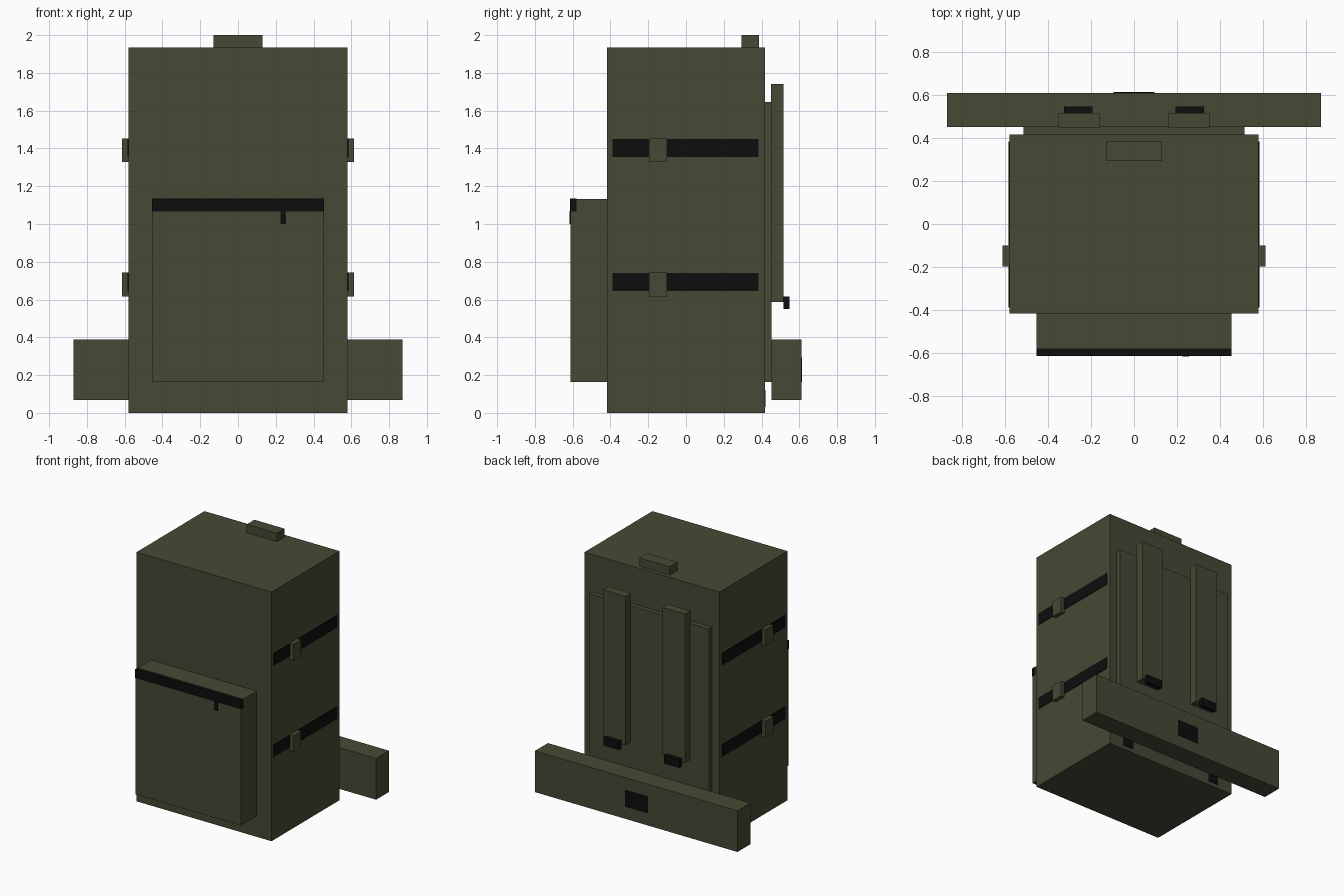
import bpy

if "Cube" in bpy.data.objects:
    bpy.data.objects.remove(bpy.data.objects["Cube"])

def material(name, rgb):
    m = bpy.data.materials.new(name)
    m.diffuse_color = (*rgb, 1)
    m.use_nodes = True
    m.node_tree.nodes["Principled BSDF"].inputs["Base Color"].default_value = m.diffuse_color
    return m

OLIVE = material("olive fabric", (0.062, 0.066, 0.035))
BLACK = material("black webbing", (0.004, 0.004, 0.0045))

def box(name, x, y, z, mat):
    """Box from (min, max) ranges on each axis."""
    bpy.ops.mesh.primitive_cube_add(size=1)
    o = bpy.context.object
    o.name = name
    o.location = [(a + b) / 2 for a, b in (x, y, z)]
    o.scale = [b - a for a, b in (x, y, z)]
    bpy.ops.object.transform_apply(location=True, rotation=False, scale=True)
    o.data.materials.append(mat)
    return o

def pair(name, x, y, z, mat):
    """The same box on the left and the right."""
    box(name + "_right", x, y, z, mat)
    box(name + "_left", (-x[1], -x[0]), y, z, mat)

# main bag and carry handle
box("main_bag", (-0.58, 0.58), (-0.417, 0.417), (0, 1.935), OLIVE)
box("top_handle", (-0.13, 0.13), (0.293, 0.387), (1.935, 2.0), OLIVE)

# front pocket with zip and pull tab
box("front_pocket", (-0.453, 0.453), (-0.612, -0.417), (0.163, 1.132), OLIVE)
box("pocket_zip", (-0.455, 0.455), (-0.615, -0.58), (1.067, 1.134), BLACK)
box("zip_pull", (0.225, 0.255), (-0.617, -0.61), (1.0, 1.07), BLACK)

# compression straps with buckles on both sides
for label, z in (("lower", 0.645), ("upper", 1.355)):
    pair(label + "_side_strap", (0.578, 0.584), (-0.39, 0.385), (z, z + 0.095), BLACK)
    pair(label + "_side_buckle", (0.578, 0.613), (-0.197, -0.1), (z - 0.028, z + 0.098), OLIVE)

# back padding, shoulder straps and strap ends
box("back_panel", (-0.515, 0.515), (0.417, 0.453), (0.163, 1.645), OLIVE)
pair("shoulder_strap", (0.16, 0.352), (0.45, 0.517), (0.587, 1.742), OLIVE)
pair("strap_end", (0.193, 0.327), (0.516, 0.547), (0.55, 0.615), BLACK)

# hip belt with buckle, and anchor patches behind it
box("hip_belt", (-0.87, 0.87), (0.452, 0.611), (0.068, 0.388), OLIVE)
box("belt_buckle", (-0.095, 0.095), (0.608, 0.614), (0.163, 0.293), BLACK)
pair("anchor_patch", (0.36, 0.45), (0.415, 0.421), (0.03, 0.12), BLACK)
